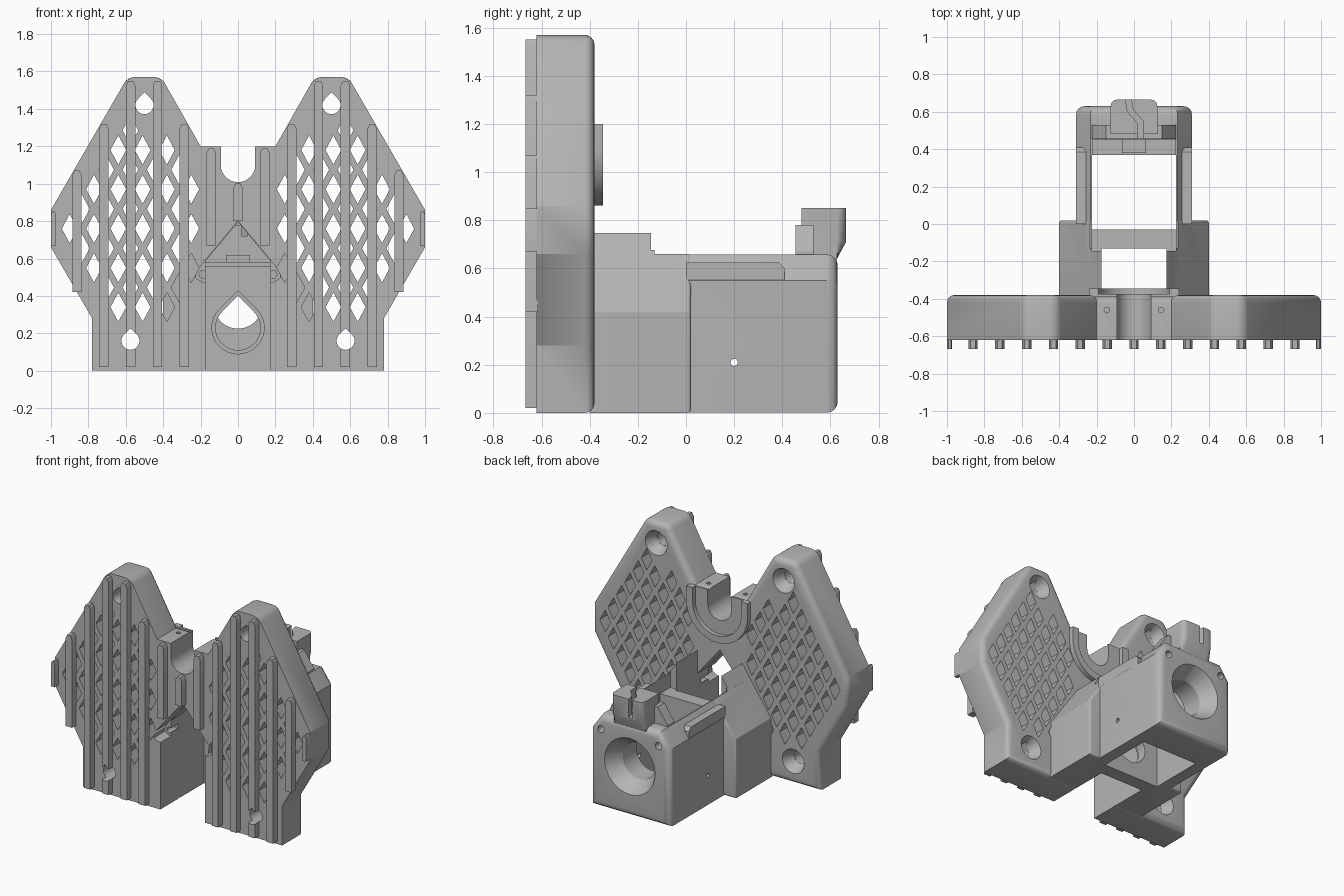
import bpy, bmesh, math
from mathutils import Vector

if "Cube" in bpy.data.objects:
    bpy.data.objects.remove(bpy.data.objects["Cube"])

grey = bpy.data.materials.new("plain grey")
grey.use_nodes = True
grey.diffuse_color = (0.46, 0.46, 0.46, 1)
grey.node_tree.nodes["Principled BSDF"].inputs["Base Color"].default_value = grey.diffuse_color


def place(axis, p, d):
    # 2D profile point plus depth along the given axis
    return {"x": (d, p[0], p[1]), "y": (p[0], d, p[1]), "z": (p[0], p[1], d)}[axis]


def prism(name, profiles, axis, a, b, round_edge=None, radius=0.04):
    bm = bmesh.new()
    for pts in profiles:
        lo = [bm.verts.new(place(axis, p, a)) for p in pts]
        hi = [bm.verts.new(place(axis, p, b)) for p in pts]
        bm.faces.new(lo)
        bm.faces.new(hi[::-1])
        for i in range(len(pts)):
            j = (i + 1) % len(pts)
            bm.faces.new((lo[j], lo[i], hi[i], hi[j]))
    bmesh.ops.recalc_face_normals(bm, faces=bm.faces)
    if round_edge:
        edges = [e for e in bm.edges if round_edge(e.verts[0].co, e.verts[1].co)]
        bmesh.ops.bevel(bm, geom=edges, offset=radius, segments=4, profile=0.5,
                        affect="EDGES", clamp_overlap=True)
    mesh = bpy.data.meshes.new(name)
    bm.to_mesh(mesh)
    bm.free()
    mesh.materials.append(grey)
    ob = bpy.data.objects.new(name, mesh)
    bpy.context.collection.objects.link(ob)
    return ob


def box(name, x, y, z):
    return prism(name, [[(x[0], y[0]), (x[1], y[0]), (x[1], y[1]), (x[0], y[1])]], "z", *z)


def mirror(half):
    # closes a right-hand profile with its left-hand copy
    return half + [(-x, z) for x, z in reversed(half) if abs(x) > 1e-6]


def circle(cx, cz, r, n=32):
    return [(cx + r * math.cos(math.tau * i / n), cz + r * math.sin(math.tau * i / n))
            for i in range(n)]


def teardrop(cx, cz, r, n=24):
    # round below, pointed at the top so it prints without support
    arc = [math.radians(135 + 270 * i / n) for i in range(n + 1)]
    return [(cx + r * math.cos(a), cz + r * math.sin(a)) for a in arc] + [(cx, cz + 1.414 * r)]


def cone(x, z, y1, y2, r1, r2):
    ob = prism("cone_cutter", [circle(0, 0, 1)], "y", y1, y2)
    for v in ob.data.vertices:
        r = r1 if abs(v.co.y - y1) < 1e-4 else r2
        v.co = Vector((x + v.co.x * r, v.co.y, z + v.co.z * r))
    return ob


def combine(ob, others, operation="DIFFERENCE"):
    for other in others:
        other.hide_render = True
        mod = ob.modifiers.new("combine", "BOOLEAN")
        mod.operation, mod.solver, mod.object = operation, "EXACT", other
    bpy.context.view_layer.update()
    result = ob.evaluated_get(bpy.context.evaluated_depsgraph_get())
    mesh = bpy.data.meshes.new_from_object(result)
    ob.modifiers.clear()
    ob.data = mesh
    for other in others:
        bpy.data.objects.remove(other)


# Plate with two peaks, rounded along its back rim and at its tips
outline = mirror([(0.78, 0), (0.78, 0.28), (1, 0.66), (1, 0.86), (0.59, 1.57),
                  (0.41, 1.57), (0.2, 1.2)])
plate = prism("front_plate", [outline], "y", -0.62, -0.38,
              lambda p, q: (p.y > -0.4 and q.y > -0.4) or (p.z > 1.5 and q.z > 1.5 and p.x == q.x))

# Lattice of diamond windows kept inside the plate edges
diamonds = []
for row in range(10):
    z = 0.34 + 0.105 * row
    for col in range(6):
        x = 0.9 - 0.13 * col - 0.065 * (row % 2)
        edge = min(0.78 + (z - 0.28) * 0.579, 1 - (z - 0.86) * 0.577, 1)
        inner = max(0.23, 0.2 + (z - 1.2) * 0.568 + 0.07 if z > 1.1 else 0, 0.36 if z < 0.36 else 0)
        if inner < x < edge - 0.075 and math.hypot(x - 0.5, z - 1.42) > 0.15:
            for s in (-1, 1):
                diamonds.append([(s * x - 0.042, z), (s * x, z - 0.078),
                                 (s * x + 0.042, z), (s * x, z + 0.078)])
mounts = [(s * x, z) for s in (-1, 1) for x, z in ((0.5, 1.42), (0.575, 0.16))]


def mount_cutter():
    return prism("mount_cutter", [teardrop(x, z, 0.048) for x, z in mounts], "y", -0.8, -0.3)


def notch_cutter(r, y1, y2):
    arc = [(r * math.cos(a), 1.1 + r * math.sin(a))
           for a in (math.pi + math.pi * i / 16 for i in range(17))]
    return prism("notch_cutter", [arc + [(r, 1.4), (-r, 1.4)]], "y", y1, y2)


cutters = [prism("lattice_cutter", diamonds, "y", -0.75, -0.3), mount_cutter(),
           notch_cutter(0.092, -0.8, -0.2),
           prism("doorway_cutter", [mirror([(0.175, -0.1), (0.175, 0.585), (0, 0.795)])],
                 "y", -0.8, -0.3),
           prism("recess_cutter", [mirror([(0.19, 0.475), (0.225, 0.495), (0.225, 0.53), (0, 0.8)])],
                 "y", -0.8, -0.5),
           prism("screw_cutter", [circle(s * 0.188, 0.515, 0.02, 16) for s in (-1, 1)],
                 "y", -0.55, -0.42),
           prism("pin_cutter", [circle(s * 0.145, -0.46, 0.015, 12) for s in (-1, 1)],
                 "z", 1.1, 1.3)]
cutters += [cone(x, z, -0.46, -0.37, 0.049, 0.09) for x, z in mounts]
combine(plate, cutters)

# Vertical ribs on the plate front, with sloped ends
spans = {1: (0.67, 1.19), 2: (0.02, 1.32), 3: (0.02, 1.55), 4: (0.02, 1.55),
         5: (0.02, 1.32), 6: (0.42, 1.07)}
bars = [(0, 0.8, 1.0)] + [(s * 0.1435 * k, *zs) for k, zs in spans.items() for s in (-1, 1)]
bars += [(s * 0.986, 0.67, 0.85) for s in (-1, 1)]
ribs = []
for x, z1, z2 in bars:
    w = 0.013 if abs(x) > 0.95 else 0.025
    ribs.append([(x - w, z1), (x + w, z1), (x + w, z2 - w), (x + w / 2, z2),
                 (x - w / 2, z2), (x - w, z2 - w)])
ribs = prism("front_ribs", ribs, "y", -0.667, -0.615)
combine(ribs, [mount_cutter()])

# Collar around the notch on the back of the plate
half = [(0.24 * math.cos(a), 1.1 + 0.24 * math.sin(a))
        for a in (-math.pi / 2 + math.pi / 2 * i / 12 for i in range(13))]
collar = prism("notch_collar", [mirror(half[1:] + [(0.24, 1.2)])], "y", -0.39, -0.345)
combine(collar, [notch_cutter(0.19, -0.375, -0.3), notch_cutter(0.092, -0.5, -0.2)])

# Housing: gabled base, lower gable and rear box joined together
housing = prism("housing", [mirror([(0.4, 0), (0.4, 0.42), (0.235, 0.66)])], "y", -0.4, 0.02,
                lambda p, q: p.y > 0 and q.y > 0, 0.015)
tall = prism("tall_gable", [mirror([(0.398, 0.002), (0.398, 0.42), (0.17, 0.755)])],
             "y", -0.399, -0.13, lambda p, q: p.y > -0.2 and q.y > -0.2 and p.z + q.z > 1.5, 0.025)
rear = prism("rear_box", [mirror([(0.31, 0.001), (0.31, 0.55), (0.232, 0.658)])], "y", -0.05, 0.63,
             lambda p, q: p.y > 0.6 and q.y > 0.6, 0.045)
tabs = [prism("side_tab", [[(0.0, 0.45), (0.41, 0.45), (0.41, 0.6), (0.385, 0.625), (0.0, 0.625)]],
              "x", *sorted((s * 0.25, s * 0.309))) for s in (-1, 1)]
# Clip head standing on the rear wall
head = prism("clip_head", [[(0.48, 0.5), (0.48, 0.85), (0.665, 0.85), (0.665, 0.71),
                            (0.627, 0.64), (0.6, 0.5)]], "x", -0.125, 0.125,
             lambda p, q: abs(p.x - q.x) < 0.01 and p.y > 0.62 and q.y > 0.62, 0.035)
wings = prism("clip_wing", [mirror([(0.225, 0.6), (0.225, 0.67), (0.15, 0.78)])], "y", 0.455, 0.53)
combine(housing, [tall, rear, *tabs, head, wings], "UNION")

combine(housing, [
    box("front_cell", (-0.175, 0.175), (-0.7, -0.13), (-0.2, 1)),
    box("middle_cell", (-0.225, 0.225), (-0.03, 0.37), (-0.2, 1)),
    box("wall_top", (-0.224, 0.224), (-0.145, 0.1), (0.56, 1)),
    box("rear_ledge", (-0.223, 0.223), (0.3, 0.452), (0.58, 1)),
    prism("front_hole", [teardrop(0, 0.23, 0.12)], "y", -0.2, 0.1),
    prism("front_hole_rim", [teardrop(0, 0.23, 0.14)], "y", -0.2, -0.1),
    prism("rear_hole", [circle(0, 0.355, 0.13, 40)], "y", 0.3, 0.8),
    cone(0, 0.355, 0.52, 0.64, 0.128, 0.205),
    prism("rear_screws", [circle(s * 0.225, 0.56, 0.025, 16) for s in (-1, 1)], "y", 0.5, 0.7),
    prism("side_pin", [circle(0.2, 0.21, 0.015, 16)], "x", -0.5, 0.5),
    prism("clip_slot", [[(-0.05, 0.7), (-0.035, 0.6), (0.02, 0.54), (0.02, 0.42),
                         (0.05, 0.42), (0.05, 0.55), (-0.005, 0.61), (-0.02, 0.7)]],
          "z", 0.72, 1)])

# Small nub on the ledge inside the rear wall
nub = box("ledge_nub", (-0.065, 0.065), (0.38, 0.47), (0.57, 0.62))

# Smooth the rounded edges and keep the corners crisp
bpy.ops.object.select_all(action="DESELECT")
for ob in (plate, ribs, collar, housing, nub):
    ob.select_set(True)
bpy.context.view_layer.objects.active = plate
bpy.ops.object.shade_smooth_by_angle(angle=math.radians(30))
